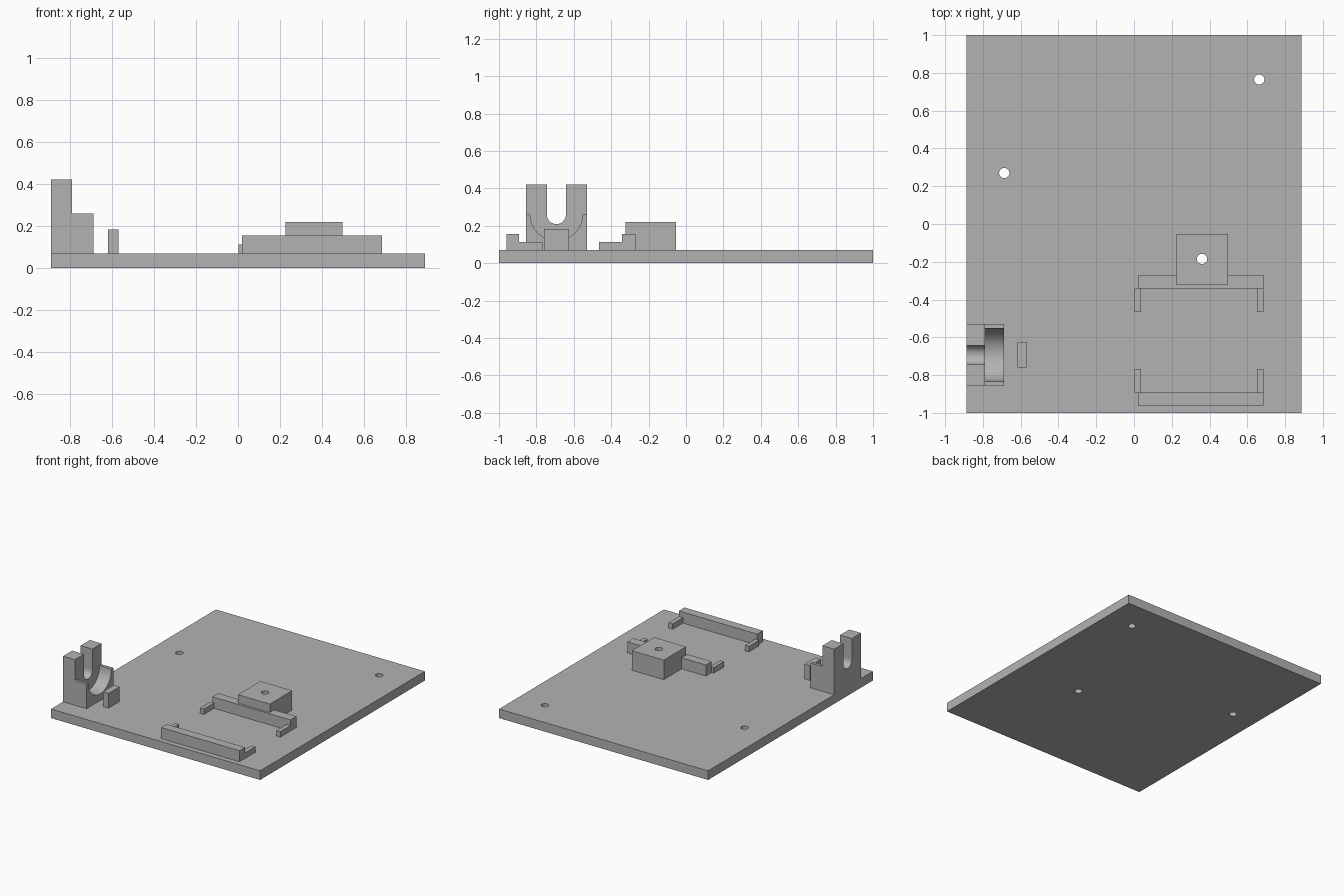
import bpy, bmesh, math

if "Cube" in bpy.data.objects:
    bpy.data.objects.remove(bpy.data.objects["Cube"])

grey = bpy.data.materials.new("plain grey")
grey.diffuse_color = (0.45, 0.45, 0.45, 1)
grey.use_nodes = True
grey.node_tree.nodes["Principled BSDF"].inputs["Base Color"].default_value = grey.diffuse_color
TOP = 0.07  # top of the base plate


def finish(name, bm):
    bmesh.ops.recalc_face_normals(bm, faces=bm.faces)
    mesh = bpy.data.meshes.new(name)
    bm.to_mesh(mesh)
    bm.free()
    obj = bpy.data.objects.new(name, mesh)
    bpy.context.collection.objects.link(obj)
    mesh.materials.append(grey)
    return obj


def box(name, x0, x1, y0, y1, z0, z1):
    bm = bmesh.new()
    bmesh.ops.create_cube(bm, size=1)
    for v in bm.verts:
        v.co = ((x0 + x1) / 2 + v.co.x * (x1 - x0),
                (y0 + y1) / 2 + v.co.y * (y1 - y0),
                (z0 + z1) / 2 + v.co.z * (z1 - z0))
    return finish(name, bm)


def notched_wall(name, x0, x1, y0, y1, z1, yc, zc, r):
    """Upright wall with a round-bottomed notch open at the top."""
    n = 24
    pts = [(y0, TOP), (y0, z1)]
    if z1 > zc:
        pts.append((yc - r, z1))
    pts += [(yc - r * math.cos(math.pi * i / n), zc - r * math.sin(math.pi * i / n))
            for i in range(n + 1)]
    if z1 > zc:
        pts.append((yc + r, z1))
    pts += [(y1, z1), (y1, TOP)]
    bm = bmesh.new()
    face = bm.faces.new([bm.verts.new((x0, y, z)) for y, z in pts])
    ext = bmesh.ops.extrude_face_region(bm, geom=[face])
    moved = [g for g in ext["geom"] if isinstance(g, bmesh.types.BMVert)]
    bmesh.ops.translate(bm, verts=moved, vec=(x1 - x0, 0, 0))
    return finish(name, bm)


def smooth(obj):
    bpy.ops.object.select_all(action='DESELECT')
    obj.select_set(True)
    bpy.context.view_layer.objects.active = obj
    bpy.ops.object.shade_smooth_by_angle(angle=math.radians(30))


def drill(obj, x, y):
    """Round vertical hole right through a part."""
    bm = bmesh.new()
    bmesh.ops.create_cone(bm, cap_ends=True, segments=32, radius1=0.027, radius2=0.027, depth=1)
    bmesh.ops.translate(bm, verts=bm.verts, vec=(x, y, 0.1))
    cutter = finish("hole_cutter", bm)
    mod = obj.modifiers.new("hole", 'BOOLEAN')
    mod.object = cutter
    mod.solver = 'EXACT'
    bpy.ops.object.select_all(action='DESELECT')
    bpy.context.view_layer.objects.active = obj
    obj.select_set(True)
    bpy.ops.object.modifier_apply(modifier=mod.name)
    bpy.data.objects.remove(cutter)


# Base plate with three holes
plate = box("base_plate", -0.888, 0.888, -1, 1, 0, TOP)
for hx, hy in ((0.663, 0.765), (-0.687, 0.27), (0.36, -0.185)):
    drill(plate, hx, hy)
smooth(plate)

# Drilled block behind the holder
block = box("drilled_block", 0.226, 0.497, -0.324, -0.053, TOP, 0.22)
drill(block, 0.36, -0.185)
smooth(block)

# Holder: two rails, each with a low tab at both ends
for side, y0, y1, t0, t1 in (("front", -0.96, -0.892, -0.892, -0.768),
                             ("back", -0.341, -0.27, -0.465, -0.341)):
    box(side + "_rail", 0.02, 0.685, y0, y1, TOP, 0.155)
    box(side + "_left_tab", 0.003, 0.036, t0, t1, TOP, 0.112)
    box(side + "_right_tab", 0.651, 0.685, t0, t1, TOP, 0.112)

# Shaft bracket: tall slotted wall and lower cradle, with a stop in front
smooth(notched_wall("slotted_wall", -0.888, -0.788, -0.855, -0.53, 0.42, -0.693, 0.26, 0.051))
smooth(notched_wall("cradle", -0.788, -0.688, -0.855, -0.53, 0.26, -0.693, 0.26, 0.14))
box("stop_block", -0.617, -0.568, -0.76, -0.626, TOP, 0.183)
